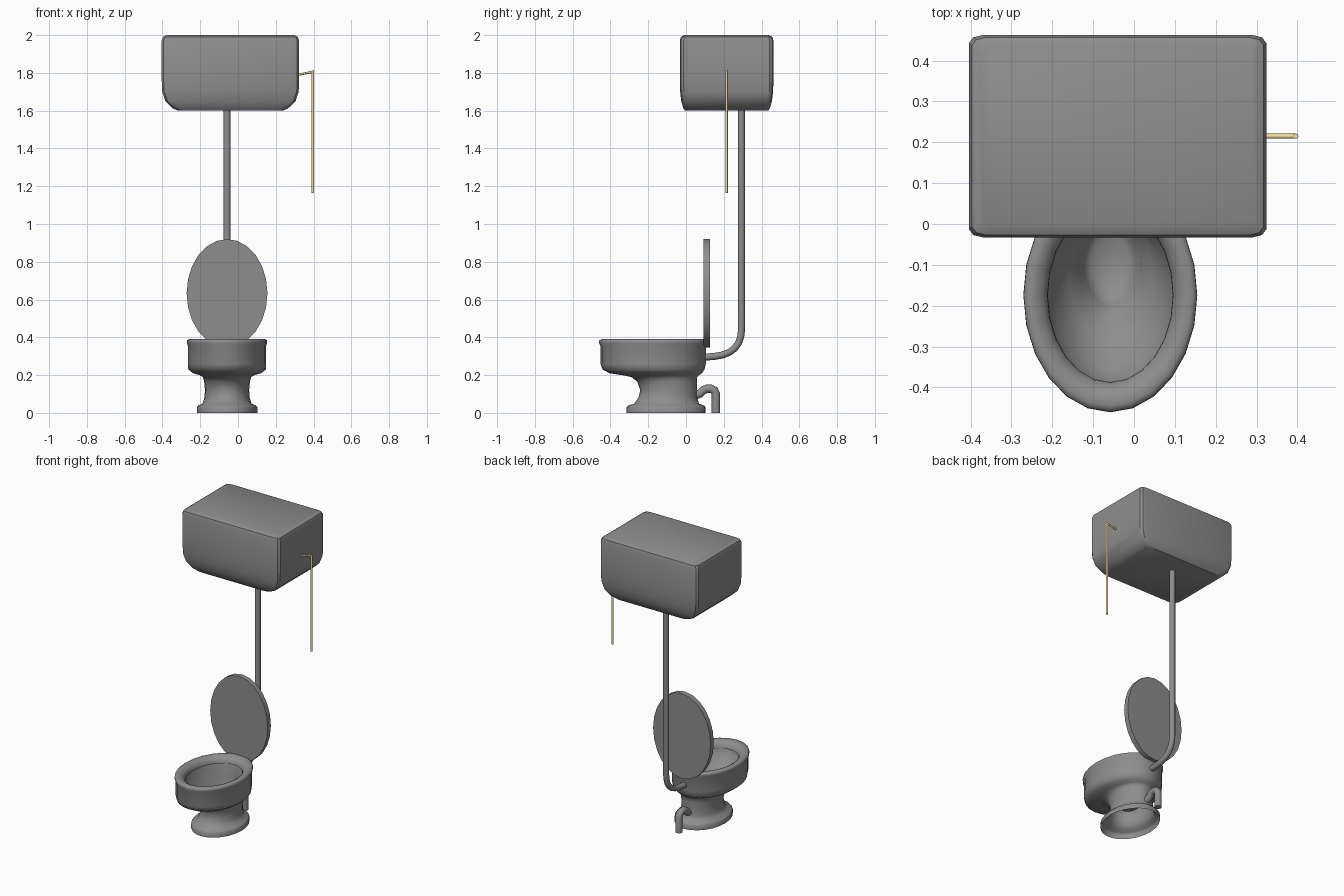
import bpy, bmesh
from math import sin, cos, tau, radians

if "Cube" in bpy.data.objects:
    bpy.data.objects.remove(bpy.data.objects["Cube"])

CX = -0.058   # centre line of bowl, lid and pipes
GREY = (.27, .27, .27, 1)
BRASS = (.85, .72, .30, 1)


def material(name, color):
    mat = bpy.data.materials.new(name)
    mat.diffuse_color = color
    mat.use_nodes = True
    mat.node_tree.nodes["Principled BSDF"].inputs["Base Color"].default_value = mat.diffuse_color
    return mat


grey, brass = material("dark_grey", GREY), material("brass", BRASS)


def finish(bm, name, angle=60, mat=grey):
    bmesh.ops.recalc_face_normals(bm, faces=bm.faces)
    me = bpy.data.meshes.new(name)
    bm.to_mesh(me)
    bm.free()
    me.materials.clear()
    me.materials.append(mat)
    ob = bpy.data.objects.new(name, me)
    bpy.context.collection.objects.link(ob)
    bpy.ops.object.select_all(action='DESELECT')
    ob.select_set(True)
    bpy.context.view_layer.objects.active = ob
    bpy.ops.object.shade_smooth_by_angle(angle=radians(angle))
    return ob


def loft(name, rings, cap_start=True, **kw):
    """Skin a list of equal-length point rings and cap the ends."""
    bm = bmesh.new()
    vs = [[bm.verts.new(p) for p in r] for r in rings]
    n = len(vs[0])
    for a, b in zip(vs, vs[1:]):
        for i in range(n):
            j = (i + 1) % n
            bm.faces.new((a[i], a[j], b[j], b[i]))
    if cap_start:
        bm.faces.new(vs[0])
    bm.faces.new(vs[-1])
    return finish(bm, name, **kw)


def oval(z, cy, rx, ry, n=24):
    return [(CX + rx * cos(tau * i / n), cy + ry * sin(tau * i / n), z) for i in range(n)]


def box_ring(z, hx, hy, cut_x, cut_y):
    """Rectangle with two-step rounded corners around the tank centre."""
    pts = []
    for sx, sy in ((1, 1), (-1, 1), (-1, -1), (1, -1)):
        corner = [(hx, hy - cut_y), (hx - cut_x * .3, hy - cut_y * .3), (hx - cut_x, hy)]
        if sx * sy < 0:
            corner.reverse()
        pts += [(-0.04 + sx * x, 0.215 + sy * y, z) for x, y in corner]
    return pts


def pipe(name, path, radius, sides=12, **kw):
    """Sweep a circle along a path of (x, y, z) points."""
    cu = bpy.data.curves.new(name, 'CURVE')
    cu.dimensions = '3D'
    cu.bevel_depth = radius
    cu.bevel_resolution = sides // 2 - 2
    cu.use_fill_caps = True
    sp = cu.splines.new('POLY')
    sp.points.add(len(path) - 1)
    for p, co in zip(sp.points, path):
        p.co = (*co, 1)
    tmp = bpy.data.objects.new(name + "_path", cu)
    bpy.context.collection.objects.link(tmp)
    bpy.context.view_layer.update()
    bm = bmesh.new()
    bm.from_mesh(tmp.to_mesh())
    bmesh.ops.remove_doubles(bm, verts=bm.verts, dist=1e-5)
    bpy.data.objects.remove(tmp)
    return finish(bm, name, **kw)


# Bowl, open underneath: foot, neck, outer wall, rolled rim, inside to the drain
# each row is z, centre y, half width, half length
bowl_profile = [
    (0.00, -0.105, .160, .209), (0.03, -0.105, .160, .209),
    (0.04, -0.105, .152, .200), (0.048, -0.103, .130, .172),
    (0.08, -0.096, .120, .156), (0.12, -0.092, .117, .150),
    (0.165, -0.100, .121, .158), (0.19, -0.115, .128, .174),
    (0.20, -0.135, .145, .203), (0.21, -0.160, .180, .245),
    (0.23, -0.172, .205, .270), (0.26, -0.174, .207, .279),
    (0.355, -0.174, .207, .279), (0.372, -0.174, .213, .287),
    (0.384, -0.174, .212, .286), (0.390, -0.174, .200, .272),
    (0.388, -0.174, .183, .250), (0.377, -0.174, .165, .230),
    (0.360, -0.174, .154, .215), (0.345, -0.174, .153, .213),
    (0.344, -0.174, .163, .222), (0.325, -0.174, .158, .218),
    (0.27, -0.160, .135, .195), (0.22, -0.125, .102, .157),
    (0.19, -0.097, .077, .120), (0.14, -0.095, .066, .104),
    (0.115, -0.095, .045, .070)]
loft("bowl", [oval(*r) for r in bowl_profile], cap_start=False, angle=70)

# Raised lid, an upright oval slab
lid = [[(CX + .214 * cos(tau * i / 24), y, .6335 + .2865 * sin(tau * i / 24))
        for i in range(24)] for y in (.093, .127)]
loft("lid", lid)

# High tank with tapered bottom
tank_profile = [
    (1.600, .278, .220, .04, .03), (1.612, .305, .229, .04, .03),
    (1.650, .345, .240, .04, .025), (1.700, .361, .246, .035, .02),
    (1.760, .364, .248, .035, .02), (1.970, .364, .248, .035, .02),
    (1.990, .357, .242, .035, .02), (2.000, .338, .224, .03, .018)]
loft("tank", [box_ring(*r) for r in tank_profile], angle=30)

# Flush pipe from tank to back of bowl
flush = [(.294, 1.62), (.294, .44), (.290, .405), (.278, .37), (.258, .342),
         (.230, .321), (.192, .306), (.15, .299), (.07, .293)]
pipe("flush_pipe", [(CX, y, z) for y, z in flush], .0185)

# Waste pipe hooking from the neck down to the floor
waste = [(.03, .085), (.075, .103), (.090, .119), (.110, .128), (.132, .128),
         (.150, .119), (.158, .10), (.158, 0)]
pipe("waste_pipe", [(CX, y, z) for y, z in waste], .0225)

# Brass lever and pull rod
pipe("flush_lever", [(.30, .215, 1.786), (.396, .215, 1.806)], .006, 8, mat=brass)
pipe("pull_rod", [(.396, .215, 1.812), (.396, .215, 1.165)], .007, 8, mat=brass)
